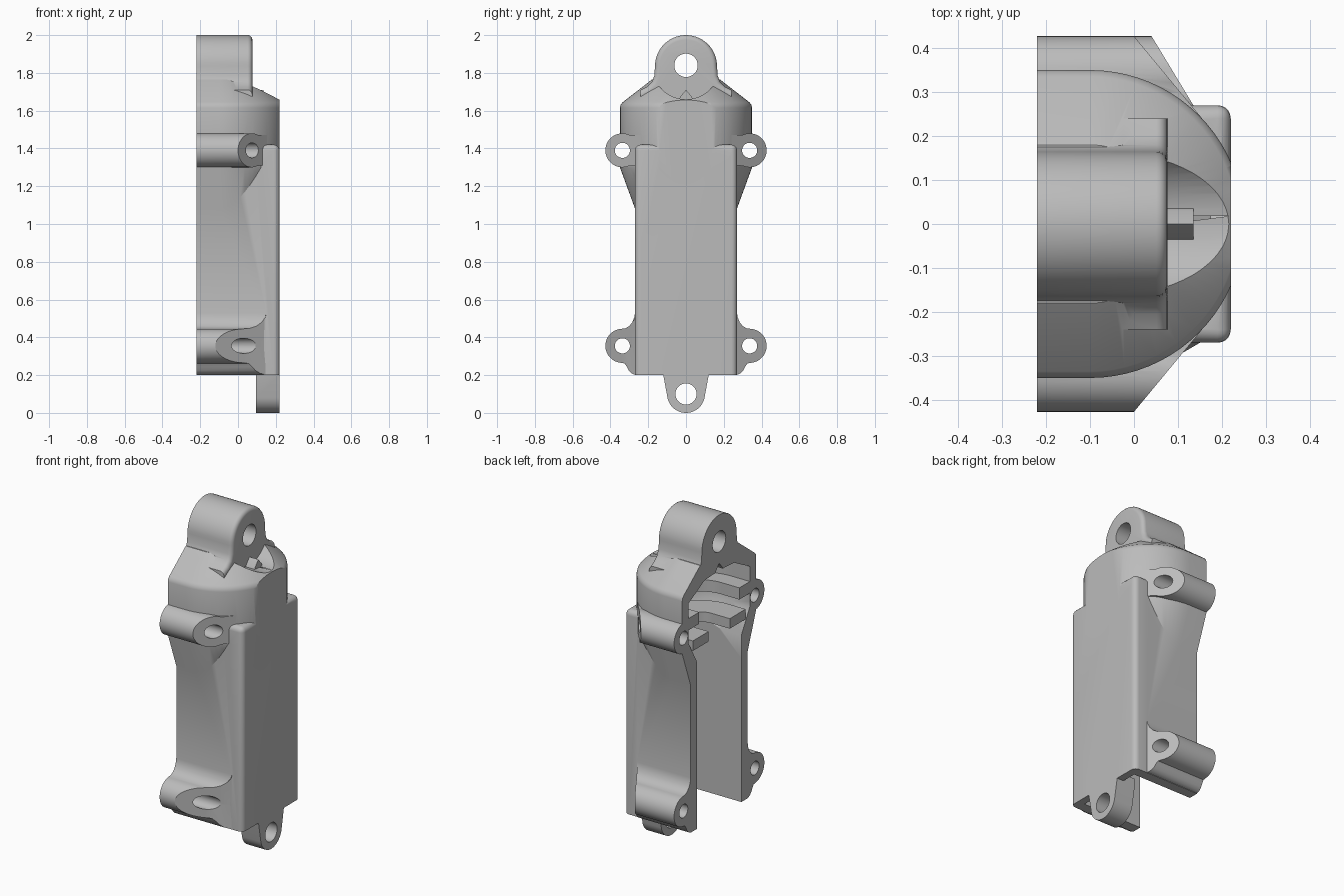
import bpy, bmesh, math

if "Cube" in bpy.data.objects:
    bpy.data.objects.remove(bpy.data.objects["Cube"])

mat = bpy.data.materials.new("plain grey")
mat.diffuse_color = (0.5, 0.5, 0.5, 1)
mat.use_nodes = True
mat.node_tree.nodes["Principled BSDF"].inputs["Base Color"].default_value = mat.diffuse_color


def arc(cy, cz, r, a0, a1, n):
    return [(cy + r * math.cos(math.radians(a0 + (a1 - a0) * i / n)),
             cz + r * math.sin(math.radians(a0 + (a1 - a0) * i / n))) for i in range(n + 1)]


def loft(name, loops):
    """Closed solid through a list of point loops."""
    bm = bmesh.new()
    rows = [[bm.verts.new(p) for p in loop] for loop in loops]
    n = len(rows[0])
    for a, b in zip(rows, rows[1:]):
        for i in range(n):
            bm.faces.new((a[i], a[(i + 1) % n], b[(i + 1) % n], b[i]))
    bm.faces.new(rows[0])
    bm.faces.new(rows[-1])
    bmesh.ops.recalc_face_normals(bm, faces=bm.faces)
    me = bpy.data.meshes.new(name)
    bm.to_mesh(me)
    bm.free()
    me.materials.append(mat)
    ob = bpy.data.objects.new(name, me)
    bpy.context.collection.objects.link(ob)
    return ob


def prism(name, pts, x0, x1):
    """Extrude a (y, z) outline along x; x1 may be a function of y."""
    end = x1 if callable(x1) else (lambda y: x1)
    return loft(name, [[(x0, y, z) for y, z in pts], [(end(y), y, z) for y, z in pts]])


def box(name, x0, x1, y0, y1, z0, z1):
    return prism(name, [(y0, z0), (y1, z0), (y1, z1), (y0, z1)], x0, x1)


def rod(name, y, z, r, x0=-0.4, x1=0.4, n=32):
    return prism(name, arc(y, z, r, 0, 360, n)[:-1], x0, x1)


def d_loop(r, z, back):
    """D-shaped section: straight sides at the open back, round front."""
    return [(back, -r, z)] + [(-0.1 + x, y, z) for x, y in arc(0, 0, r, -90, 90, 40)] + [(back, r, z)]


def bevel(ob, width, rule):
    bm = bmesh.new()
    bm.from_mesh(ob.data)
    edges = [e for e in bm.edges if rule(e.verts[0].co, e.verts[1].co)]
    bmesh.ops.bevel(bm, geom=edges, offset=width, segments=5, profile=0.5, affect='EDGES')
    bm.to_mesh(ob.data)
    bm.free()


def combine(target, other, op):
    m = target.modifiers.new("b", 'BOOLEAN')
    m.operation, m.solver, m.object = op, 'EXACT', other
    bpy.context.view_layer.objects.active = target
    bpy.ops.object.modifier_apply(modifier=m.name)
    bpy.data.objects.remove(other, do_unlink=True)


# Rectangular lower casing with rounded front edges
shell = box("casing", -0.22, 0.22, -0.27, 0.27, 0.2, 1.42)
bevel(shell, 0.03, lambda a, b: min(a.x, b.x) > 0.2 and min(a.z, b.z) < 0.3 < max(a.z, b.z)
      or min(a.z, b.z) > 1.4 and not max(a.x, b.x) < 0)

# Round upper casing with tapered shoulder
upper = loft("upper_casing", [d_loop(r, z, -0.22) for r, z in
             [(0.262, 1.06), (0.35, 1.3), (0.35, 1.615), (0.346, 1.632), (0.335, 1.645),
              (0.18, 1.765)]])
combine(shell, upper, 'UNION')
combine(shell, box("front_trim", 0.22, 0.5, -1, 1, 0, 2.2), 'DIFFERENCE')

# Groove in the shoulder in front of the top eye
combine(shell, rod("groove", 0, 1.84, 0.18, 0.072, 0.5, 64), 'DIFFERENCE')

# Top eye with flared foot
half = [(0.24, 1.6), (0.24, 1.71), (0.205, 1.728), (0.18, 1.752), (0.168, 1.785)]
outline = half + arc(0, 1.836, 0.164, 0, 180, 28) + [(-y, z) for y, z in reversed(half)]
eye = prism("top_eye", outline, -0.22, 0.076)
bevel(eye, 0.025, lambda a, b: min(a.x, b.x) > 0.07 and min(a.z, b.z) > 1.65)
combine(shell, eye, 'UNION')

# Side bolt bosses with slanted front ends
for s in (1, -1):
    def slanted(x_tip, x_root):
        return lambda y: min(0.17, x_tip + (0.427 - abs(y)) / 0.157 * (x_root - x_tip))

    mid = [(0.24, 1.31), (0.3, 1.308)] + arc(0.337, 1.39, 0.09, -100, 100, 24) + [(0.3, 1.472), (0.24, 1.472)]
    low = ([(0.24, 0.2), (0.275, 0.203), (0.29, 0.21), (0.304, 0.225), (0.314, 0.245), (0.325, 0.262)]
           + arc(0.337, 0.355, 0.09, -85, 85, 24)
           + [(0.32, 0.448), (0.3, 0.46), (0.284, 0.48), (0.274, 0.505), (0.268, 0.54), (0.24, 0.54)])
    low_end = slanted(0.04, 0.135) if s > 0 else slanted(-0.12, 0.15)
    for name, pts, end in (("upper_boss", mid, slanted(0, 0.13)), ("lower_boss", low, low_end)):
        combine(shell, prism(name, [(s * y, z) for y, z in pts], -0.22, end), 'UNION')

# Hollow inside, open at the back and the bottom
combine(shell, box("lower_cavity", -0.4, 0.175, -0.21, 0.21, 0.1, 1.3), 'DIFFERENCE')
cavity = loft("upper_cavity", [d_loop(r, z, -0.4) for r, z in
              [(0.21, 1.2), (0.29, 1.34), (0.29, 1.58), (0.14, 1.66), (0.06, 1.665)]])
combine(cavity, box("cavity_trim", 0.175, 0.6, -1, 1, 0, 2.2), 'DIFFERENCE')
combine(shell, cavity, 'DIFFERENCE')

# Vent notch under the top eye
combine(shell, prism("vent", [(-0.045, 1.64), (0.045, 1.64), (0.03, 1.675), (0, 1.71), (-0.03, 1.675)],
                     -0.4, 0.135), 'DIFFERENCE')

# Inner ledges with round openings
for z0, z1, gap in ((1.28, 1.34, 0.1), (1.42, 1.49, 0.19)):
    ledge = loft("ledge", [d_loop(0.3 if z0 > 1.4 else 0.25, z, -0.22) for z in (z0, z1)])
    combine(ledge, box("ledge_trim", 0.19, 0.5, -1, 1, 1, 2), 'DIFFERENCE')
    combine(ledge, loft("opening", [d_loop(gap, z, -0.4) for z in (1.2, 1.6)]), 'DIFFERENCE')
    combine(shell, ledge, 'UNION')

# Bottom eye
tab = [(-0.122, 0.24), (-0.12, 0.2)] + arc(0, 0.1, 0.1, 192, 348, 24) + [(0.12, 0.2), (0.122, 0.24)]
combine(shell, prism("bottom_eye", tab, 0.095, 0.22), 'UNION')

# Through holes
for y, z, r in [(0, 1.84, 0.062), (0, 0.1, 0.056)] + [(s * 0.337, z, 0.04) for s in (1, -1) for z in (1.39, 0.355)]:
    combine(shell, rod("hole", y, z, r), 'DIFFERENCE')

shell.name = "half_casing"
bpy.ops.object.select_all(action='DESELECT')
shell.select_set(True)
bpy.context.view_layer.objects.active = shell
bpy.ops.object.shade_smooth_by_angle(angle=math.radians(30))
